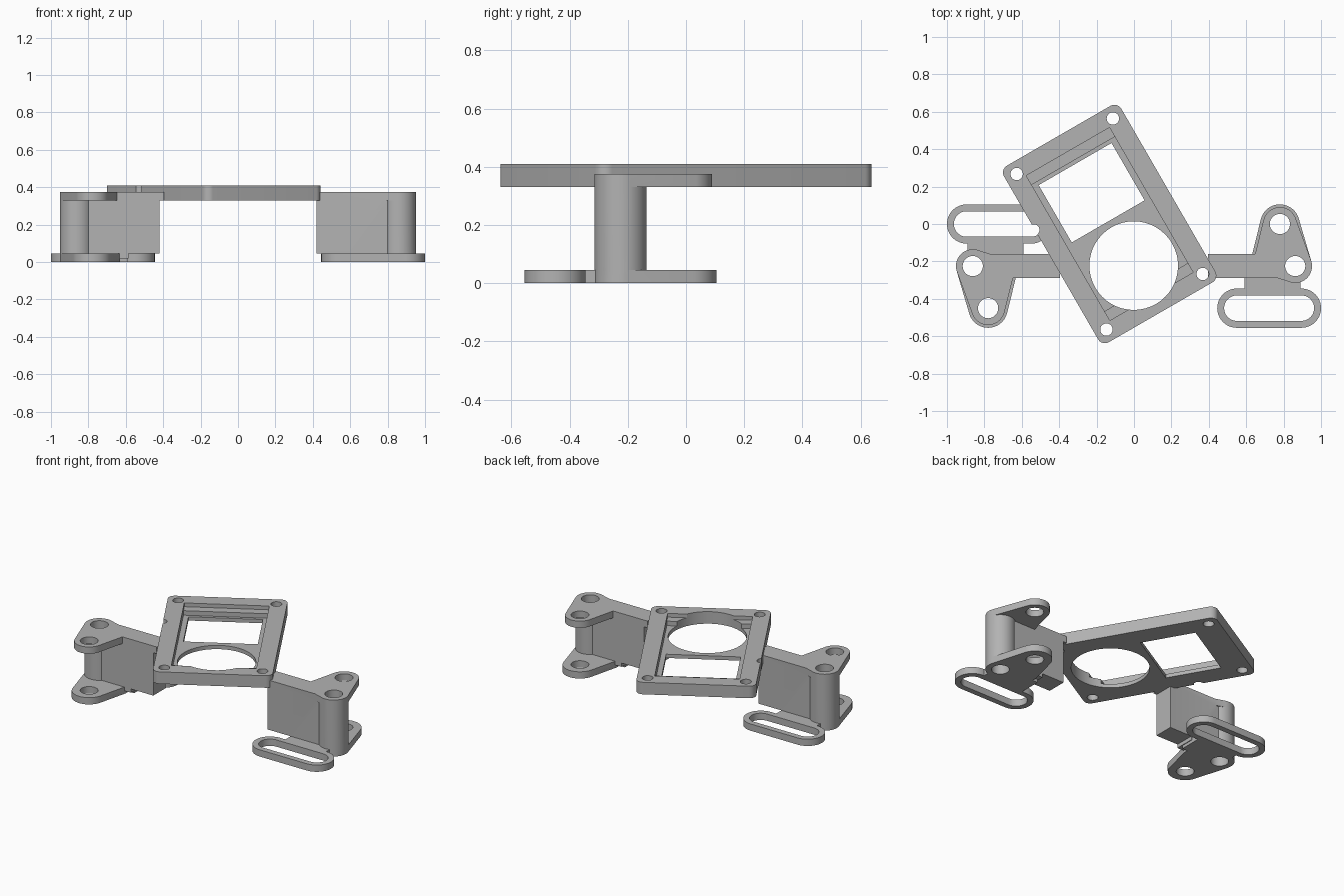
import bpy, bmesh, math
from mathutils import Matrix, Vector
from mathutils.geometry import convex_hull_2d

cube = bpy.data.objects.get("Cube")
if cube:
    bpy.data.objects.remove(cube, do_unlink=True)

grey = bpy.data.materials.new("mid grey")
grey.use_nodes = True
COLOUR = (0.45, 0.45, 0.45, 1)
grey.diffuse_color = COLOUR
grey.node_tree.nodes["Principled BSDF"].inputs["Base Color"].default_value = COLOUR


def hull(name, z0, z1, circles=(), points=(), matrix=Matrix()):
    """Solid whose outline wraps the given circles (x, y, r) and points."""
    pts = [Vector(p) for p in points]
    for x, y, r in circles:
        for i in range(48):
            a = math.tau * i / 48
            pts.append(Vector((x + r * math.cos(a), y + r * math.sin(a))))
    order = [pts[i] for i in convex_hull_2d(pts)]
    bm = bmesh.new()
    face = bm.faces.new([bm.verts.new((p.x, p.y, z0)) for p in order])
    ext = bmesh.ops.extrude_face_region(bm, geom=[face])
    top = [v for v in ext["geom"] if isinstance(v, bmesh.types.BMVert)]
    bmesh.ops.translate(bm, verts=top, vec=(0, 0, z1 - z0))
    bmesh.ops.recalc_face_normals(bm, faces=bm.faces)
    mesh = bpy.data.meshes.new(name)
    bm.to_mesh(mesh)
    bm.free()
    mesh.materials.append(grey)
    mesh.transform(matrix)
    obj = bpy.data.objects.new(name, mesh)
    bpy.context.scene.collection.objects.link(obj)
    return obj


def box(name, x0, x1, y0, y1, z0, z1, matrix=Matrix()):
    corners = [(x0, y0), (x1, y0), (x1, y1), (x0, y1)]
    return hull(name, z0, z1, points=corners, matrix=matrix)


def combine(base, others, operation):
    """Apply a boolean of each helper to the base, then drop the helpers."""
    for other in others:
        mod = base.modifiers.new("combine", "BOOLEAN")
        mod.operation, mod.solver, mod.object = operation, "EXACT", other
        other.hide_render = True
    bpy.context.view_layer.update()
    graph = bpy.context.evaluated_depsgraph_get()
    mesh = bpy.data.meshes.new_from_object(base.evaluated_get(graph))
    base.modifiers.clear()
    base.data = mesh
    for other in others:
        bpy.data.objects.remove(other, do_unlink=True)


def smooth(obj):
    bpy.ops.object.select_all(action="DESELECT")
    obj.select_set(True)
    bpy.context.view_layer.objects.active = obj
    bpy.ops.object.shade_smooth_by_angle(angle=math.radians(30))


# Tilted frame plate with stepped pocket, window, round opening and screw holes
tilt = Matrix.Translation((-0.13, 0, 0)) @ Matrix.Rotation(math.radians(30), 4, "Z")
signs = [(a, b) for a in (-1, 1) for b in (-1, 1)]
plate = hull("frame_plate", 0.33, 0.41,
             circles=[(a * 0.319, b * 0.502, 0.043) for a, b in signs], matrix=tilt)
cutters = [
    box("pocket_ledge", -0.257, 0.257, -0.447, 0.447, 0.385, 0.5, tilt),
    box("pocket_floor", -0.257, 0.257, -0.39, 0.39, 0.355, 0.5, tilt),
    box("window", -0.225, 0.225, 0.016, 0.37, 0.2, 0.5, tilt),
    hull("round_opening", 0.2, 0.5, [(0, -0.257, 0.237)], matrix=tilt),
    hull("edge_notch", 0.2, 0.5, [(-0.367, 0.175, 0.03)], matrix=tilt),
]
cutters += [hull("screw_hole", 0.2, 0.5, [(a * 0.297, b * 0.48, 0.033)], matrix=tilt)
            for a, b in signs]
combine(plate, cutters, "DIFFERENCE")
smooth(plate)

# Side arm: block, boss, upper and lower lugs, strap loop
BOSS = (0.862, -0.225)
LUG = (0.78, 0.0)
T = 0.045
arm = box("left_arm", 0.42, 0.86, -0.29, -0.16, 0.02, 0.36)
parts = [
    hull("boss", 0.01, 0.37, [(*BOSS, 0.09)]),
    box("top_strip", 0.395, 0.86, -0.29, -0.16, 0.33, 0.375),
    hull("top_lug", 0.33, 0.375, [(*BOSS, 0.09), (*LUG, 0.09)], [(0.645, -0.17), (0.645, -0.25)]),
    hull("base_lug", 0, T, [(*BOSS, 0.09), (*LUG, 0.105)], [(0.63, -0.17), (0.63, -0.25)]),
    box("loop_neck", 0.59, 0.89, -0.36, -0.2, 0, T),
    hull("loop", 0, T, [(0.55, -0.45, 0.105), (0.895, -0.45, 0.105)]),
]
combine(arm, parts, "UNION")
holes = [
    hull("boss_hole", -0.1, 0.5, [(*BOSS, 0.054)]),
    hull("lug_hole", -0.1, 0.5, [(*LUG, 0.054)]),
    hull("loop_slot", -0.1, 0.1, [(0.55, -0.45, 0.068), (0.895, -0.45, 0.068)]),
    box("under_arm_gap", 0.3, 0.585, -0.34, -0.1, -0.1, T),
]
combine(arm, holes, "DIFFERENCE")
smooth(arm)

# Opposite arm: half turn about the centre of the round opening
twin = arm.copy()
twin.data = arm.data.copy()
twin.name = "right_arm"
pivot = Matrix.Translation((0, -0.225, 0))
twin.data.transform(pivot @ Matrix.Rotation(math.pi, 4, "Z") @ pivot.inverted())
bpy.context.scene.collection.objects.link(twin)
